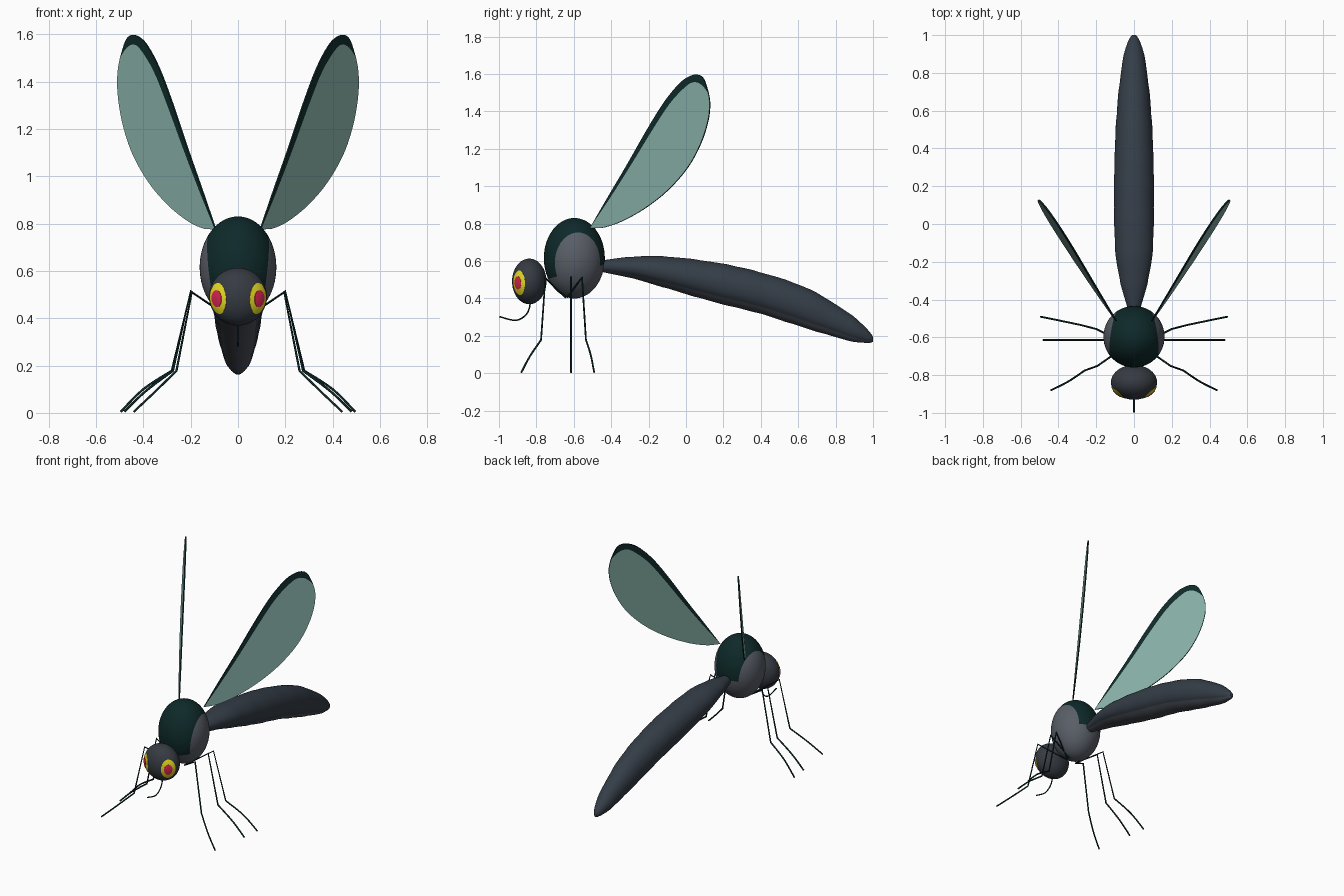
import bpy, bmesh, math
from mathutils import Vector, Matrix

if "Cube" in bpy.data.objects:
    bpy.data.objects.remove(bpy.data.objects["Cube"])


def material(name, hexcol):
    lin = []
    for i in (0, 2, 4):
        c = int(hexcol[i:i + 2], 16) / 255
        lin.append(c / 12.92 if c < 0.04045 else ((c + 0.055) / 1.055) ** 2.4)
    m = bpy.data.materials.new(name)
    m.diffuse_color = (*lin, 1)
    m.use_nodes = True
    m.node_tree.nodes["Principled BSDF"].inputs["Base Color"].default_value = m.diffuse_color
    return m


DARK = material("dark green", "0E2929")
GREY = material("side grey", "595E67")
SLATE = material("abdomen slate", "343D47")
BELLY = material("belly grey", "4A4F57")
HEAD = material("head charcoal", "363B42")
YELLOW = material("eye yellow", "EFE324")
RED = material("eye red", "DC2554")
WING = material("wing pale green", "84ABA3")


def finish(bm, name, mats, smooth=True):
    bmesh.ops.recalc_face_normals(bm, faces=bm.faces)
    me = bpy.data.meshes.new(name)
    bm.to_mesh(me)
    bm.free()
    ob = bpy.data.objects.new(name, me)
    bpy.context.collection.objects.link(ob)
    for m in mats:
        me.materials.append(m)
    bpy.ops.object.select_all(action='DESELECT')
    bpy.context.view_layer.objects.active = ob
    ob.select_set(True)
    if smooth:
        bpy.ops.object.shade_smooth_by_angle(angle=math.radians(40))
    return ob


def spline(pts, n):
    """Catmull-Rom through points of any dimension, n steps per span."""
    p = [pts[0]] + list(pts) + [pts[-1]]
    out = []
    for i in range(1, len(p) - 2):
        for k in range(n):
            t = k / n
            out.append(tuple(
                0.5 * (2 * b + (c - a) * t + (2 * a - 5 * b + 4 * c - d) * t * t
                       + (3 * b - a - 3 * c + d) * t ** 3)
                for a, b, c, d in zip(p[i - 1], p[i], p[i + 1], p[i + 2])))
    out.append(tuple(pts[-1]))
    return out


def ellipsoid(centre, radii):
    bm = bmesh.new()
    bmesh.ops.create_uvsphere(bm, u_segments=48, v_segments=32, radius=1,
                              matrix=Matrix.Translation(centre) @ Matrix.Diagonal((*radii, 1)))
    return bm


def tube(name, pts, r, mat):
    cu = bpy.data.curves.new(name, 'CURVE')
    cu.dimensions = '3D'
    cu.bevel_depth = r
    cu.bevel_resolution = 2
    cu.use_fill_caps = True
    sp = cu.splines.new('POLY')
    sp.points.add(len(pts) - 1)
    for q, c in zip(sp.points, pts):
        q.co = (*c, 1)
    ob = bpy.data.objects.new(name, cu)
    bpy.context.collection.objects.link(ob)
    cu.materials.append(mat)
    bpy.ops.object.select_all(action='DESELECT')
    bpy.context.view_layer.objects.active = ob
    ob.select_set(True)
    bpy.ops.object.convert(target='MESH')
    bpy.ops.object.shade_smooth_by_angle(angle=math.radians(50))


# Thorax: dark saddle on top, grey sides and underside, cut along planes
bm = ellipsoid((0, -0.597, 0.615), (0.162, 0.163, 0.215))
cuts = [(Vector((s * 0.108, -0.6, 0.6)), Vector((s, 0.157, -0.12))) for s in (-1, 1)]
cuts.append((Vector((0, -0.76, 0.5)), Vector((0, 0.25, -1))))
for co, no in cuts:
    bmesh.ops.bisect_plane(bm, geom=bm.verts[:] + bm.edges[:] + bm.faces[:],
                           plane_co=co, plane_no=no, dist=1e-5)
for f in bm.faces:
    c = f.calc_center_median()
    f.material_index = int(any((c - co).dot(no) > 0 for co, no in cuts))
finish(bm, "thorax", [DARK, GREY])

# Head
HC, HR = Vector((0, -0.838, 0.491)), (0.122, 0.092, 0.122)
finish(ellipsoid(HC, HR), "head", [HEAD])


# Eyes: thin oval plates following the head surface
def eye(name, s, a0, ha, he, lift, mat):
    bm = bmesh.new()
    n = 32

    def point(r, k, scale):
        th = 2 * math.pi * k / n
        a = math.radians(a0 + ha * r * math.cos(th))
        e = math.radians(-4 + he * r * math.sin(th))
        d = (s * math.sin(a) * math.cos(e), -math.cos(a) * math.cos(e), math.sin(e))
        return bm.verts.new(HC + Vector([x * q * scale for x, q in zip(d, HR)]))
    rings = [[point(r, k, sc) for k in range(n)]
             for r, sc in ((0.25, lift), (0.5, lift), (0.75, lift), (1, lift), (1, 0.99))]
    for a, b in zip(rings, rings[1:]):
        for k in range(n):
            bm.faces.new((a[k], a[(k + 1) % n], b[(k + 1) % n], b[k]))
    bm.faces.new(rings[0])
    bmesh.ops.recalc_face_normals(bm, faces=bm.faces)
    finish(bm, name, [mat])


for s, side in ((-1, "left"), (1, "right")):
    eye(side + "_eye", s, 50, 26, 32, 1.02, YELLOW)
    eye(side + "_pupil", s, 48, 14, 16.5, 1.04, RED)

# Proboscis
tube("proboscis", spline([(0, -0.834, 0.4), (0, -0.836, 0.355), (0, -0.858, 0.31),
                          (0, -0.912, 0.283), (0, -0.998, 0.303)], 6), 0.004, DARK)

# Abdomen: lofted segments (y, top z, bottom z, half width) with a paler belly
stations = [(-0.46, 0.6, 0.545, 0.03), (-0.42, 0.608, 0.535, 0.042), (-0.29, 0.623, 0.508, 0.077),
            (-0.13, 0.626, 0.462, 0.1), (0.13, 0.597, 0.386, 0.106), (0.4, 0.54, 0.317, 0.102),
            (0.66, 0.45, 0.234, 0.086), (0.87, 0.322, 0.174, 0.059), (0.95, 0.255, 0.163, 0.038),
            (0.985, 0.217, 0.163, 0.022), (1.0, 0.195, 0.168, 0.01)]
bm = bmesh.new()
n = 40
rings = []
for y, top, bot, hw in spline(stations, 6):
    seg = ((y + 0.46) / 0.17) % 1
    f = 0.985 + 0.03 * seg if y < 0.9 else 1
    ring = []
    for k in range(n):
        a = 2 * math.pi * (k + 0.5) / n
        g = f * (0.95 if math.sin(a) < -0.62 else 1)
        ring.append(bm.verts.new((hw * g * math.cos(a), y,
                                  (top + bot) / 2 + (top - bot) / 2 * f * math.sin(a))))
    rings.append(ring)
for a, b in zip(rings, rings[1:]):
    for k in range(n):
        f = bm.faces.new((a[k], a[(k + 1) % n], b[(k + 1) % n], b[k]))
        f.material_index = int(math.sin(2 * math.pi * (k + 1) / n) < -0.6)
bm.faces.new(rings[0])
bm.faces.new(rings[-1])
finish(bm, "abdomen", [SLATE, BELLY])

# Legs: hip, knee, ankle, bend, foot
legs = {
    "front": [(0.04, -0.645, 0.405), (0.195, -0.752, 0.51), (0.26, -0.775, 0.178),
              (0.35, -0.835, 0.09), (0.44, -0.88, 0.005)],
    "middle": [(0.04, -0.614, 0.405), (0.2, -0.614, 0.515), (0.275, -0.614, 0.178),
               (0.39, -0.614, 0.092), (0.48, -0.614, 0.005)],
    "hind": [(0.04, -0.635, 0.405), (0.2, -0.556, 0.512), (0.28, -0.535, 0.178),
             (0.4, -0.51, 0.1), (0.495, -0.491, 0.005)],
}
for s, side in ((-1, "left"), (1, "right")):
    for name, p in legs.items():
        tube(f"{side}_{name}_leg", [(s * x, y, z) for x, y, z in p[:2] + spline(p[2:], 5)],
             0.005, DARK)

# Wings: outline in the side view, laid on a slanted plane, dark leading edge
leading = [(-0.513, 0.775), (-0.417, 0.941), (-0.316, 1.112), (-0.203, 1.31), (-0.112, 1.455),
           (-0.032, 1.551), (0.021, 1.588), (0.064, 1.596), (0.096, 1.572), (0.12, 1.5)]
inner = [(-0.513, 0.775), (-0.406, 0.934), (-0.293, 1.112), (-0.175, 1.305), (-0.083, 1.444),
         (0.0, 1.532), (0.045, 1.556), (0.085, 1.542), (0.12, 1.5)]
trailing = [(0.12, 1.5), (0.128, 1.438), (0.118, 1.348), (0.08, 1.23), (0.011, 1.102),
            (-0.096, 0.979), (-0.219, 0.882), (-0.342, 0.813), (-0.433, 0.781),
            (-0.476, 0.776), (-0.513, 0.775)]
for s, side in ((-1, "left"), (1, "right")):
    bm = bmesh.new()

    def vert(p):
        dy, dz = p[0] + 0.505, p[1] - 0.775
        return bm.verts.new((s * (0.1 + 0.72 * dy - 0.075 * dz), p[0], p[1]))
    lead = [vert(p) for p in spline(leading, 4)]
    mid = [vert(p) for p in spline(inner, 4)[1:-1]]
    trail = [vert(p) for p in spline(trailing, 4)[1:-1]]
    bm.faces.new([lead[0]] + mid + [lead[-1]] + trail)
    band = bm.faces.new(lead + mid[::-1])
    band.material_index = 1
    ob = finish(bm, side + "_wing", [WING, DARK], smooth=False)
    mod = ob.modifiers.new("thickness", 'SOLIDIFY')
    mod.thickness = 0.008
    mod.offset = 0
    mod.material_offset_rim = 1
    bpy.ops.object.modifier_apply(modifier=mod.name)
